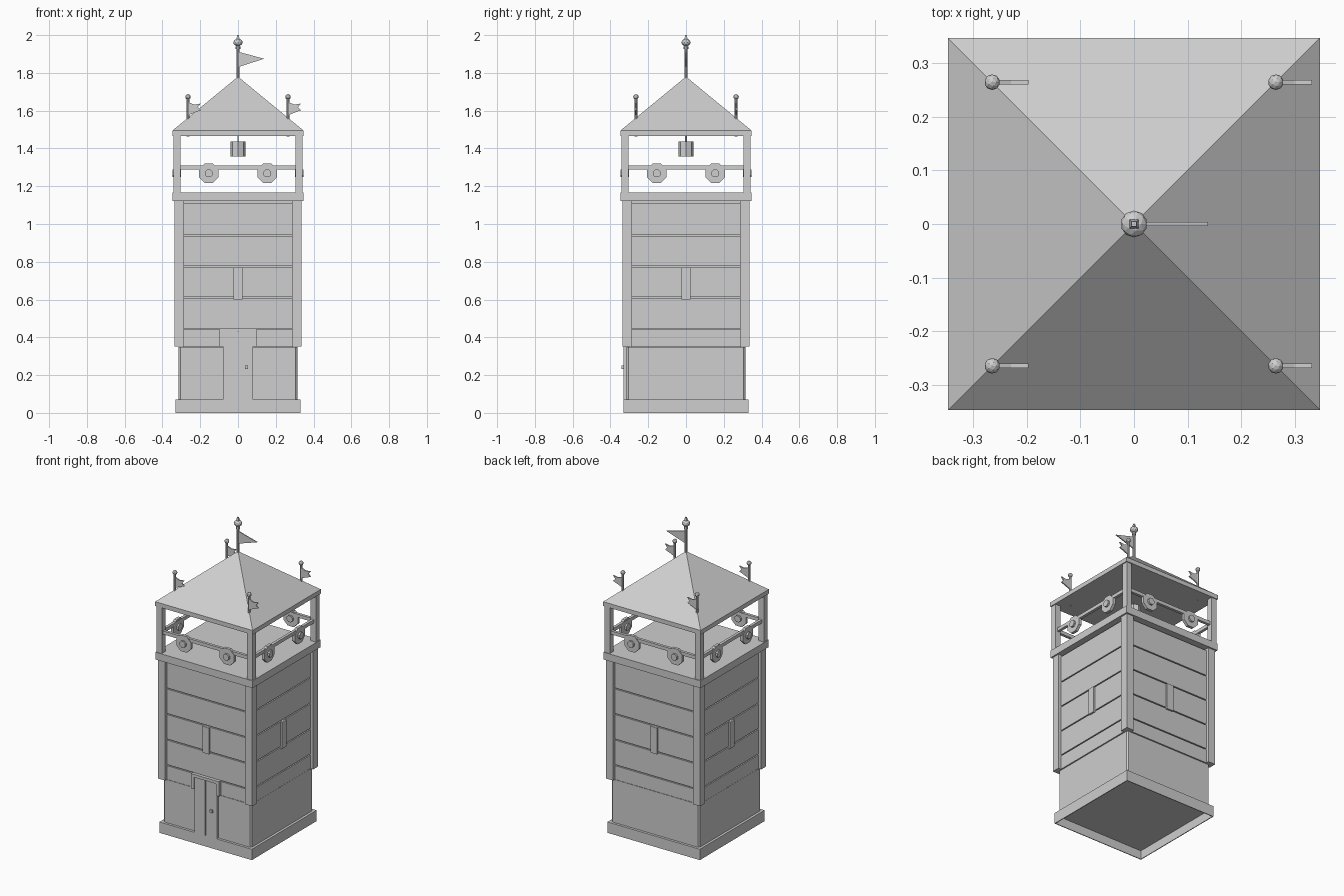
import bpy
import math
from mathutils import Matrix, Vector

cube = bpy.data.objects.get("Cube")
if cube:
    bpy.data.objects.remove(cube, do_unlink=True)

GREY = (0.62, 0.62, 0.62, 1)
stone = bpy.data.materials.new("plain_grey")
stone.use_nodes = True
stone.diffuse_color = GREY
stone.node_tree.nodes["Principled BSDF"].inputs["Base Color"].default_value = GREY


def finish(obj, name):
    obj.name = name
    obj.data.materials.clear()
    obj.data.materials.append(stone)
    return obj


def box(name, x, y, z):
    """Box from (min, max) pairs."""
    bpy.ops.mesh.primitive_cube_add(size=1)
    obj = bpy.context.object
    size = [b - a for a, b in (x, y, z)]
    mid = Vector([(a + b) / 2 for a, b in (x, y, z)])
    obj.data.transform(Matrix.Translation(mid) @ Matrix.Diagonal((*size, 1)))
    return finish(obj, name)


def block(name, half, z0, z1):
    return box(name, (-half, half), (-half, half), (z0, z1))


def prism(name, outline, depth, matrix):
    """Extrude a flat outline by depth along its own z, centred, then place it."""
    n = len(outline)
    verts = [(u, v, w) for w in (-depth / 2, depth / 2) for u, v in outline]
    faces = [list(range(n))[::-1], list(range(n, 2 * n))]
    faces += [(i, (i + 1) % n, n + (i + 1) % n, n + i) for i in range(n)]
    mesh = bpy.data.meshes.new(name)
    mesh.from_pydata(verts, [], faces)
    mesh.transform(matrix)
    obj = bpy.data.objects.new(name, mesh)
    bpy.context.collection.objects.link(obj)
    return finish(obj, name)


def cone(name, r1, r2, z0, z1, sides, matrix=Matrix(), turn=0.0):
    bpy.ops.mesh.primitive_cone_add(vertices=sides, radius1=r1, radius2=r2, depth=z1 - z0)
    obj = bpy.context.object
    shift = Matrix.Translation((0, 0, (z0 + z1) / 2))
    obj.data.transform(matrix @ shift @ Matrix.Rotation(turn, 4, 'Z'))
    return finish(obj, name)


def ball(name, radius, centre, squash=1.0):
    bpy.ops.mesh.primitive_ico_sphere_add(subdivisions=2, radius=radius)
    obj = bpy.context.object
    obj.data.transform(Matrix.Translation(centre) @ Matrix.Diagonal((1, 1, squash, 1)))
    return finish(obj, name)


def around(obj):
    """Copy a part made on the front to the other three sides."""
    for k in range(1, 4):
        copy = obj.copy()
        copy.data = obj.data.copy()
        copy.data.transform(Matrix.Rotation(k * math.pi / 2, 4, 'Z'))
        bpy.context.collection.objects.link(copy)


# Plinth, open underneath
block("plinth_top", 0.33, 0.056, 0.07)
around(box("plinth_skirt", (-0.33, 0.33), (-0.33, -0.325), (0, 0.058)))

# Ground floor with chamfered corners, and the upper core
a, b = 0.314, 0.305
corners = [(b, -a), (a, -b), (a, b), (b, a), (-b, a), (-a, b), (-a, -b), (-b, -a)]
prism("ground_floor", corners, 0.28, Matrix.Translation((0, 0, 0.208)))
block("upper_core", 0.292, 0.34, 1.125)

# Corner posts of the upper storey and open gallery
around(box("corner_post", (0.285, 0.337), (-0.337, -0.285), (0.352, 1.125)))
around(box("gallery_post", (0.305, 0.342), (-0.342, -0.305), (1.167, 1.468)))

# Flat wall boards with narrow grooves, split around the door at the bottom
levels = [1.114, 0.94, 0.775, 0.61, 0.445, 0.352]
around(box("board_backing", (-0.287, 0.287), (-0.309, -0.29), (0.356, 1.11)))
for top, low in zip(levels[:4], levels[1:]):
    around(box("wall_board", (-0.287, 0.287), (-0.318, -0.305), (low + 0.003, top - 0.004)))
low_z = (0.352, 0.441)
for k in range(1, 4):
    low_board = box("low_board", (-0.287, 0.287), (-0.318, -0.305), low_z)
    low_board.data.transform(Matrix.Rotation(k * math.pi / 2, 4, 'Z'))

# Narrow windows
around(box("window", (-0.023, 0.023), (-0.33, -0.3), (0.6, 0.77)))

# Double door with a stepped hood
for side in (-1, 1):
    box("low_board_front", sorted((side * 0.1, side * 0.287)), (-0.318, -0.305), low_z)
    box("door_leaf", sorted((side * 0.003, side * 0.08)), (-0.33, -0.3), (0.07, 0.428))
    box("hood_leg", sorted((side * 0.08, side * 0.1)), (-0.337, -0.3), (0.352, 0.428))
box("door_gap", (-0.003, 0.003), (-0.324, -0.3), (0.07, 0.428))
box("hood_top", (-0.1, 0.1), (-0.337, -0.3), (0.428, 0.447))
box("door_knob", (0.036, 0.052), (-0.341, -0.328), (0.232, 0.25))

# Gallery floor, rails and round shields
block("gallery_floor", 0.347, 1.121, 1.168)
around(box("rail", (-0.306, 0.306), (-0.33, -0.312), (1.288, 1.31)))
for x in (-0.155, 0.155):
    face = Matrix.Translation((x, -0.325, 1.268)) @ Matrix.Rotation(math.pi / 2, 4, 'X')
    around(cone("shield", 0.056, 0.056, -0.01, 0.009, 8, face, math.pi / 8))
    around(cone("shield_boss", 0.022, 0.022, 0.005, 0.021, 8, face, math.pi / 8))
    around(cone("shield_grip", 0.022, 0.022, -0.022, -0.006, 8, face, math.pi / 8))

# Hanging bell
cone("bell", 0.041, 0.041, 1.357, 1.437, 8)
cone("bell_rod", 0.004, 0.004, 1.43, 1.48, 6)

# Roof
block("eave", 0.348, 1.466, 1.494)
cone("roof", 0.348 * math.sqrt(2), 0, 1.494, 1.78, 4, turn=math.pi / 4)

# Centre pole with finial and pennant
FLAG = Matrix.Rotation(math.pi / 2, 4, 'X')
cone("main_pole", 0.008, 0.008, 1.75, 1.95, 8)
cone("finial_collar", 0.013, 0.013, 1.927, 1.94, 8)
ball("finial_ball", 0.025, (0, 0, 1.961), 0.8)
cone("finial_tip", 0.012, 0.006, 1.976, 2.0, 4, turn=math.pi / 4)
prism("main_pennant", [(0, 1.83), (0.138, 1.875), (0, 1.912)], 0.007, FLAG)

# Corner poles with swallowtail flags
tail = [(0, 1.575), (0.04, 1.592), (0.068, 1.602), (0.052, 1.618), (0.068, 1.638), (0.035, 1.632), (0, 1.645)]
for x in (-0.265, 0.265):
    for y in (-0.265, 0.265):
        place = Matrix.Translation((x, y, 0))
        cone("corner_pole", 0.0075, 0.0075, 1.464, 1.67, 8, place)
        ball("corner_pole_ball", 0.0145, (x, y, 1.673))
        prism("corner_flag", tail, 0.008, place @ FLAG)
